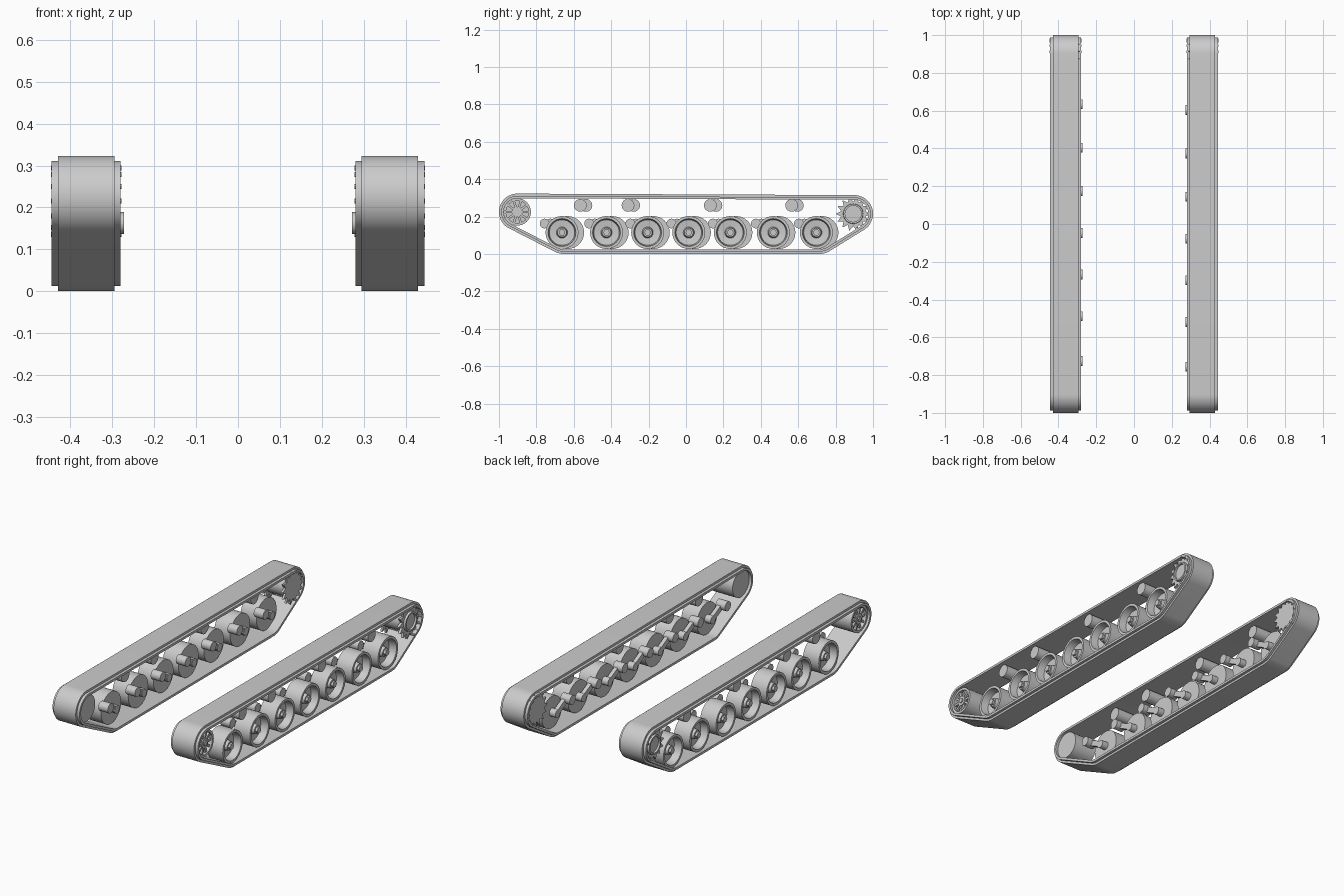
import bpy, bmesh, math
from mathutils import Vector

if "Cube" in bpy.data.objects:
    bpy.data.objects.remove(bpy.data.objects["Cube"], do_unlink=True)

grey = bpy.data.materials.new("plain grey")
grey.use_nodes = True
grey.diffuse_color = (0.6, 0.6, 0.6, 1)
grey.node_tree.nodes["Principled BSDF"].inputs["Base Color"].default_value = (0.6, 0.6, 0.6, 1)


def finish(name, bm):
    """Turn a bmesh into a shaded, coloured object."""
    bmesh.ops.remove_doubles(bm, verts=bm.verts, dist=1e-5)
    bmesh.ops.recalc_face_normals(bm, faces=bm.faces)
    mesh = bpy.data.meshes.new(name)
    bm.to_mesh(mesh)
    bm.free()
    mesh.materials.append(grey)
    obj = bpy.data.objects.new(name, mesh)
    bpy.context.collection.objects.link(obj)
    bpy.ops.object.select_all(action='DESELECT')
    obj.select_set(True)
    bpy.context.view_layer.objects.active = obj
    bpy.ops.object.shade_smooth_by_angle(angle=math.radians(35))
    return obj


def bridge(bm, a, b):
    for i in range(len(a)):
        j = (i + 1) % len(a)
        bm.faces.new((a[i], a[j], b[j], b[i]))


def lathe(name, profile, side, y, z, segs=32, closed=False):
    """Spin an (x, radius) profile round an axle along x."""
    bm = bmesh.new()
    rings = []
    for x, r in profile:
        rings.append([bm.verts.new((side * x, y + r * math.cos(t), z + r * math.sin(t)))
                      for t in (math.tau * i / segs for i in range(segs))])
    for a, b in zip(rings, rings[1:]):
        bridge(bm, a, b)
    if closed:
        bridge(bm, rings[-1], rings[0])
    else:
        bm.faces.new(rings[0])
        bm.faces.new(rings[-1])
    return finish(name, bm)


def rod(name, x0, x1, r, side, y, z, segs=24):
    return lathe(name, [(x0, r), (x1, r)], side, y, z, segs)


def prism(name, outline, x0, x1, side):
    """Extrude a (y, z) outline along x."""
    bm = bmesh.new()
    ends = [[bm.verts.new((side * x, y, z)) for y, z in outline] for x in (x0, x1)]
    bridge(bm, *ends)
    for e in ends:
        bm.faces.new(e)
    return finish(name, bm)


def bar(name, p, q, half, x0, x1, side):
    """Flat bar from p to q in the side plane."""
    p, q = Vector(p), Vector(q)
    d = (q - p).normalized() * half
    n = Vector((-d.y, d.x))
    return prism(name, [p + n, p - n, q - n, q + n], x0, x1, side)


# Circles the belt wraps, anticlockwise: front road, rear road, sprocket, idler
IDLER, SPROCKET = (-0.902, 0.225), (0.9, 0.215)
WRAPS = [((-0.65, 0.115), 0.115), ((0.71, 0.115), 0.115), (SPROCKET, 0.1), (IDLER, 0.098)]


def belt_loop(inset):
    normals = []
    for i, (c, r) in enumerate(WRAPS):
        c2, r2 = WRAPS[(i + 1) % len(WRAPS)]
        d = Vector(c2) - Vector(c)
        normals.append(math.atan2(d.y, d.x) - math.acos((r - r2) / d.length))
    pts = []
    for i, ((y, z), r) in enumerate(WRAPS):
        a = normals[i - 1]
        sweep = (normals[i] - a) % math.tau
        steps = max(6, int(sweep / 0.12))
        for k in range(steps + 1):
            t = a + sweep * k / steps
            pts.append((y + (r - inset) * math.cos(t), z + (r - inset) * math.sin(t)))
    return pts


def track_belt(side):
    section = [(0.295, 0), (0.43, 0), (0.43, 0.012), (0.445, 0.012),
               (0.445, 0.025), (0.28, 0.025), (0.28, 0.012), (0.295, 0.012)]
    bm = bmesh.new()
    loops = [[bm.verts.new((side * x, y, z)) for y, z in belt_loop(inset)] for x, inset in section]
    for i, loop in enumerate(loops):
        bridge(bm, loop, loops[(i + 1) % len(loops)])
    finish("track_belt", bm)


def road_wheel(side, y):
    z = 0.115
    lathe("road_wheel", [(0.335, 0.088), (0.432, 0.088), (0.432, 0.074), (0.39, 0.068),
                         (0.385, 0.03), (0.4, 0.026), (0.415, 0.024)], side, y, z)
    rod("wheel_nut", 0.41, 0.428, 0.018, side, y, z, 6)
    # Suspension arm on the inner side
    rod("wheel_axle", 0.298, 0.34, 0.022, side, y, z)
    rod("arm_pivot", 0.272, 0.33, 0.026, side, y - 0.093, 0.163)
    bar("suspension_arm", (y - 0.093, 0.163), (y, z), 0.015, 0.3, 0.322, side)


def idler(side):
    y, z = IDLER
    lathe("idler_rim", [(0.295, 0.073), (0.432, 0.073), (0.432, 0.06), (0.295, 0.06)],
          side, y, z, closed=True)
    rod("idler_disc", 0.295, 0.395, 0.061, side, y, z, 32)
    rod("idler_hub", 0.39, 0.43, 0.028, side, y, z)
    rod("idler_cap", 0.43, 0.436, 0.014, side, y, z, 12)
    for k in range(10):
        t = math.tau * k / 10
        u = Vector((math.cos(t), math.sin(t)))
        c = Vector((y, z))
        bar("idler_spoke", c + u * 0.024, c + u * 0.064, 0.006, 0.39, 0.425, side)


def sprocket(side):
    y, z = SPROCKET
    y -= 0.006
    teeth = 14
    outline = []
    for k in range(teeth * 2):
        r = 0.093 if k % 2 == 0 else 0.066
        t = math.pi * k / teeth
        outline.append((y + r * math.cos(t), z + r * math.sin(t)))
    prism("sprocket_inner_gear", outline, 0.288, 0.3, side)
    prism("sprocket_outer_gear", outline, 0.413, 0.427, side)
    rod("sprocket_drum", 0.295, 0.415, 0.06, side, y, z, 32)
    lathe("sprocket_ring", [(0.42, 0.055), (0.438, 0.052), (0.438, 0.043), (0.42, 0.043)],
          side, y, z, closed=True)
    # Drive pins showing at the belt edges
    for k in range(teeth):
        t = math.tau * k / teeth
        if math.cos(t) > -0.1:
            rod("sprocket_pin", 0.278, 0.447, 0.006, side,
                y + 0.081 * math.cos(t), z + 0.081 * math.sin(t), 8)


# Both running gears; the wheels of one side are staggered
for side, shift in ((1, 0.0), (-1, 0.03)):
    track_belt(side)
    idler(side)
    sprocket(side)
    for y in (-0.663, -0.425, -0.205, 0.015, 0.237, 0.467, 0.697):
        road_wheel(side, y + shift)
    for y in (-0.565, -0.31, 0.13, 0.565):
        rod("return_roller", 0.315, 0.425, 0.034, side, y + shift, 0.26)
